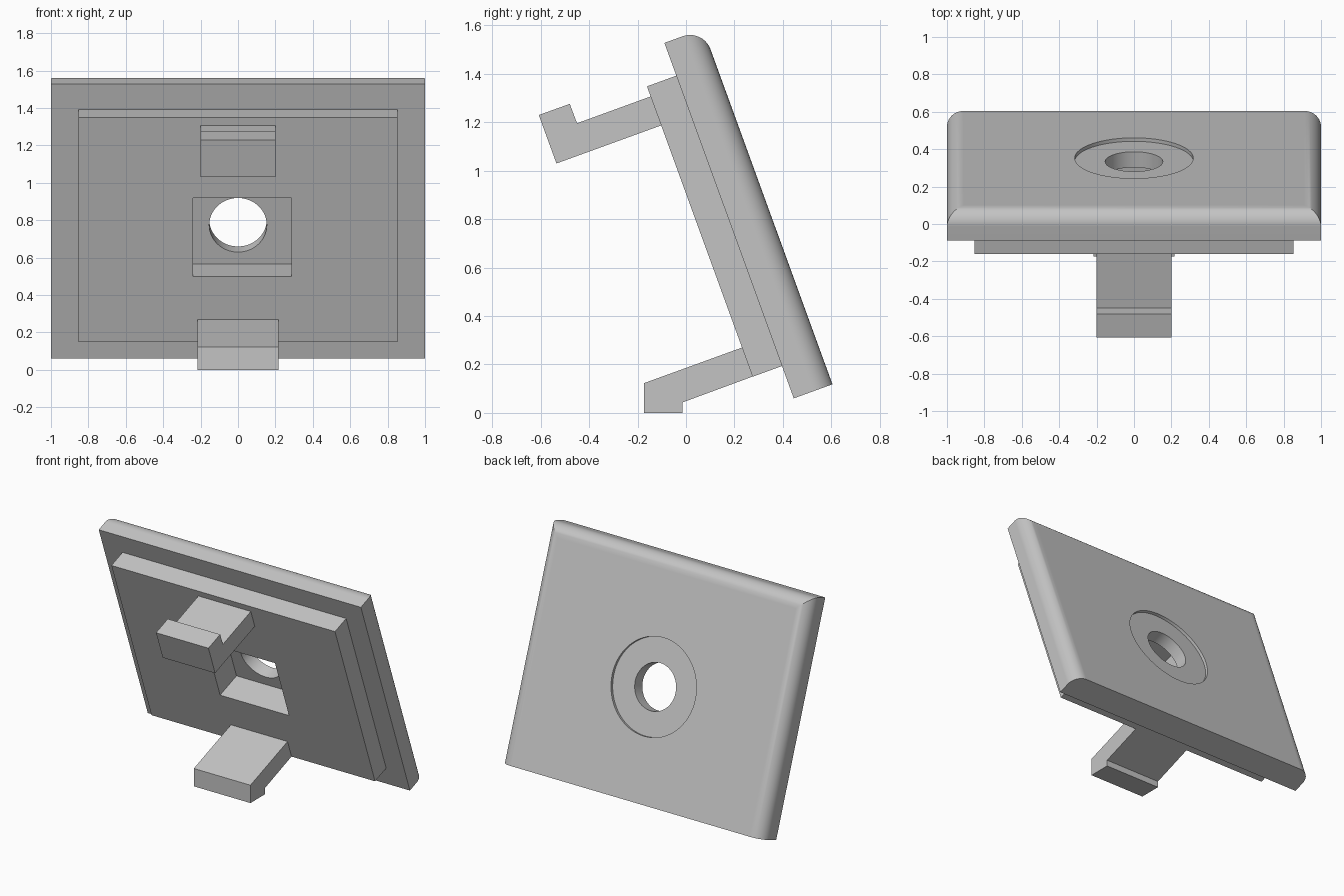
import bpy, bmesh
from math import radians
from mathutils import Matrix, Vector

default = bpy.data.objects.get("Cube")
if default:
    bpy.data.objects.remove(default, do_unlink=True)

grey = bpy.data.materials.new("plain grey")
grey.use_nodes = True
colour = (0.55, 0.55, 0.55, 1)
grey.diffuse_color = colour
grey.node_tree.nodes["Principled BSDF"].inputs["Base Color"].default_value = colour

# Leaning frame: y runs through the plate to the back, z runs up along it
LEAN = Matrix.Translation((0, 0.445, 0.06)) @ Matrix.Rotation(radians(20), 4, 'X')


def finish(name, bm, matrix=Matrix.Identity(4)):
    bm.transform(matrix)
    bmesh.ops.recalc_face_normals(bm, faces=bm.faces)
    mesh = bpy.data.meshes.new(name)
    bm.to_mesh(mesh)
    bm.free()
    mesh.materials.append(grey)
    ob = bpy.data.objects.new(name, mesh)
    bpy.context.collection.objects.link(ob)
    return ob


def box(name, x0, x1, y0, y1, z0, z1, rounding=0):
    bm = bmesh.new()
    bmesh.ops.create_cube(bm, size=1)
    bm.transform(Matrix.Translation(((x0 + x1) / 2, (y0 + y1) / 2, (z0 + z1) / 2))
                 @ Matrix.Diagonal((x1 - x0, y1 - y0, z1 - z0, 1)))
    if rounding:
        # Round the back edges, except the bottom one
        def at_back_rim(e):
            mid = (e.verts[0].co + e.verts[1].co) / 2
            return all(v.co.y > y1 - 0.001 for v in e.verts) and mid.z > z0 + 0.001
        bmesh.ops.bevel(bm, geom=[e for e in bm.edges if at_back_rim(e)],
                        offset=rounding, segments=10, profile=0.5, affect='EDGES')
    return finish(name, bm, LEAN)


def disc(name, radius, y0, y1, z):
    bm = bmesh.new()
    bmesh.ops.create_cone(bm, cap_ends=True, segments=64, radius1=radius,
                          radius2=radius, depth=y1 - y0,
                          matrix=Matrix.Translation((0, (y0 + y1) / 2, z))
                          @ Matrix.Rotation(radians(90), 4, 'X'))
    return finish(name, bm, LEAN)


def hook(name, half_width, profile):
    bm = bmesh.new()
    face = bm.faces.new([bm.verts.new((-half_width, y, z)) for y, z in profile])
    out = bmesh.ops.extrude_face_region(bm, geom=[face])
    bmesh.ops.translate(bm, vec=Vector((2 * half_width, 0, 0)),
                        verts=[g for g in out["geom"] if isinstance(g, bmesh.types.BMVert)])
    return finish(name, bm)


def activate(ob):
    bpy.ops.object.select_all(action='DESELECT')
    ob.select_set(True)
    bpy.context.view_layer.objects.active = ob


def cut(ob, cutters):
    activate(ob)
    for cutter in cutters:
        mod = ob.modifiers.new("cut", 'BOOLEAN')
        mod.operation = 'DIFFERENCE'
        mod.solver = 'EXACT'
        mod.object = cutter
        bpy.ops.object.modifier_apply(modifier=mod.name)


def smooth(ob):
    activate(ob)
    bpy.ops.object.shade_smooth_by_angle(angle=radians(30))
    mod = ob.modifiers.new("even shading", 'WEIGHTED_NORMAL')
    mod.keep_sharp = True


# Cover plate and the raised block on its front
plate = box("cover_plate", -1, 1, 0, 0.17, 0, 1.562, rounding=0.09)
block = box("inner_block", -0.853, 0.853, -0.129, 0, 0.142, 1.418)

# Square pocket from the front, round hole, shallow round recess at the back
pocket = box("pocket_cutter", -0.24, 0.286, -0.3, 0.061, 0.515, 0.962)
hole = disc("hole_cutter", 0.154, 0.03, 0.4, 0.738)
recess = disc("recess_cutter", 0.317, 0.15, 0.3, 0.738)
cut(plate, [pocket, hole, recess])
cut(block, [pocket])
for cutter in (pocket, hole, recess):
    bpy.data.objects.remove(cutter, do_unlink=True)
smooth(plate)

# Hooks on the front
hook("upper_hook", 0.2, [(-0.145, 1.307), (-0.45, 1.196), (-0.48, 1.276),
                         (-0.608, 1.23), (-0.535, 1.03), (-0.1, 1.188)])
hook("lower_hook", 0.216, [(0.232, 0.27), (-0.173, 0.123), (-0.173, 0),
                           (-0.015, 0), (-0.015, 0.043), (0.275, 0.15)])
